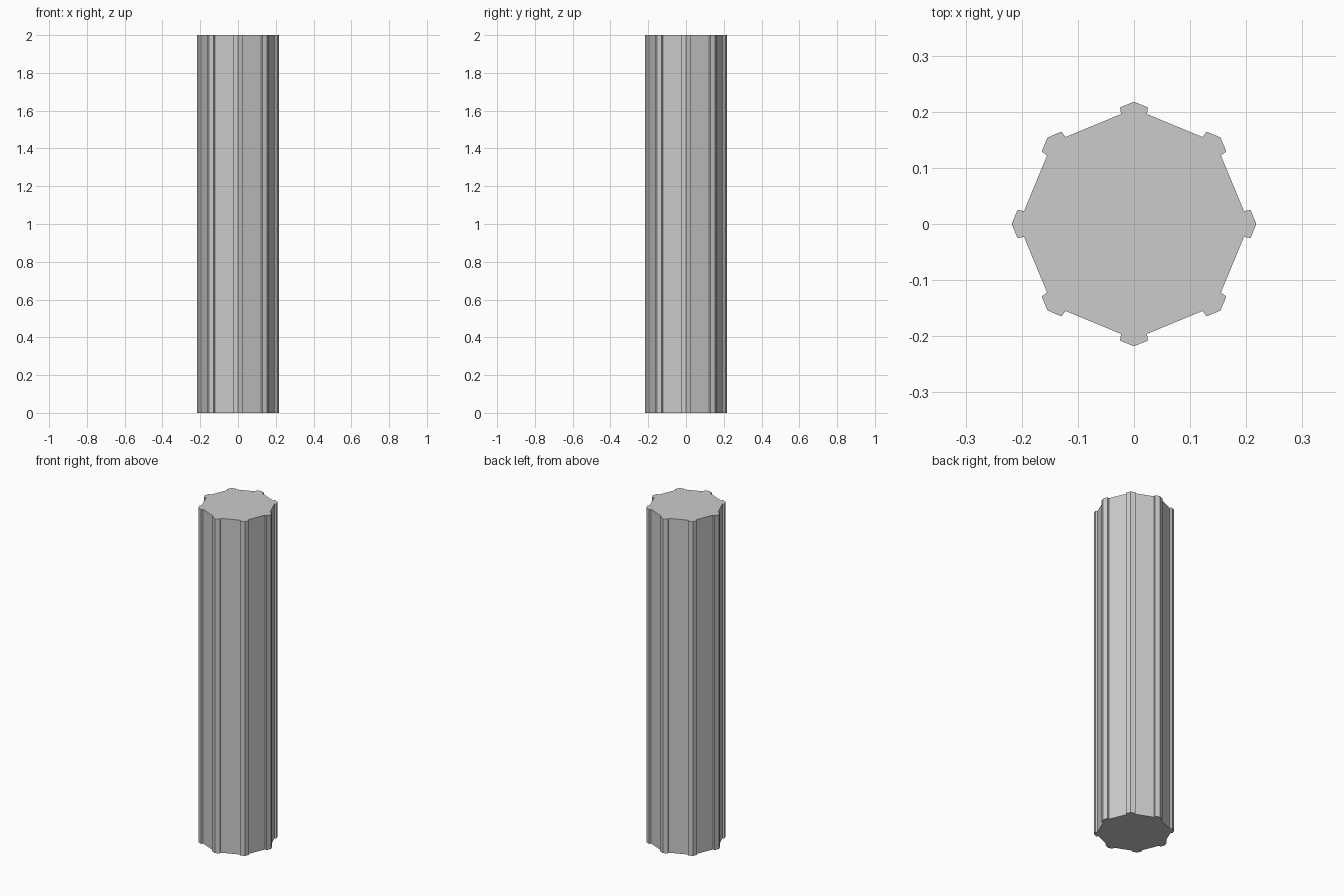
import bpy, bmesh, math

if "Cube" in bpy.data.objects:
    bpy.data.objects.remove(bpy.data.objects["Cube"])

HEIGHT = 2.0
SIDES = 8
# One corner rib, pointing along +x: (outward, sideways)
RIB = [(0.196, -0.023), (0.2077, -0.025), (0.218, 0.0), (0.2077, 0.025), (0.196, 0.023)]


def ribbed_outline():
    points = []
    for i in range(SIDES):
        a = i * math.tau / SIDES
        c, s = math.cos(a), math.sin(a)
        points += [(c * x - s * y, s * x + c * y) for x, y in RIB]
    return points


# Octagonal shaft with a rib along every corner
bm = bmesh.new()
base = bm.faces.new([bm.verts.new((x, y, 0)) for x, y in ribbed_outline()])
extruded = bmesh.ops.extrude_face_region(bm, geom=[base], use_keep_orig=True)
top_verts = [g for g in extruded["geom"] if isinstance(g, bmesh.types.BMVert)]
bmesh.ops.translate(bm, verts=top_verts, vec=(0, 0, HEIGHT))
bmesh.ops.recalc_face_normals(bm, faces=bm.faces)

mesh = bpy.data.meshes.new("ribbed_column")
bm.to_mesh(mesh)
bm.free()
column = bpy.data.objects.new("ribbed_column", mesh)
bpy.context.collection.objects.link(column)
